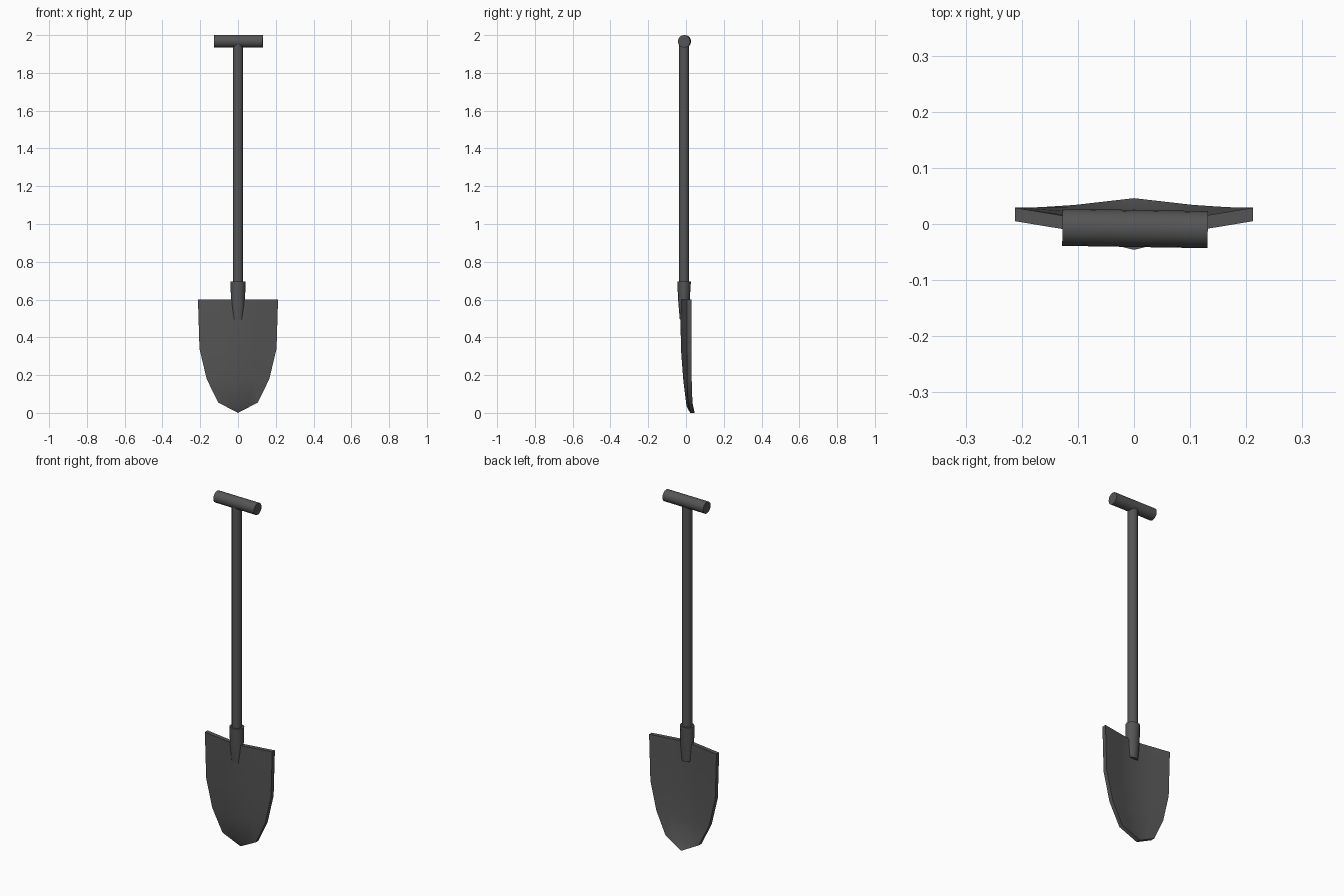
import bpy, bmesh, math
from mathutils import Vector

if "Cube" in bpy.data.objects:
    bpy.data.objects.remove(bpy.data.objects["Cube"])

mat = bpy.data.materials.new("dark_metal")
mat.diffuse_color = (0.09, 0.09, 0.09, 1)
mat.use_nodes = True
mat.node_tree.nodes["Principled BSDF"].inputs["Base Color"].default_value = mat.diffuse_color


def finish(name, bm, angle=40):
    bmesh.ops.recalc_face_normals(bm, faces=bm.faces)
    mesh = bpy.data.meshes.new(name)
    bm.to_mesh(mesh)
    bm.free()
    mesh.materials.append(mat)
    ob = bpy.data.objects.new(name, mesh)
    bpy.context.collection.objects.link(ob)
    bpy.ops.object.select_all(action='DESELECT')
    bpy.context.view_layer.objects.active = ob
    ob.select_set(True)
    bpy.ops.object.shade_smooth_by_angle(angle=math.radians(angle))
    return ob


def lofted_tube(name, rings, sides=12):
    """rings: (z, centre y, radius x, radius y)"""
    bm = bmesh.new()
    loops = []
    for z, cy, rx, ry in rings:
        angles = [2 * math.pi * i / sides for i in range(sides)]
        loops.append([bm.verts.new((rx * math.cos(a), cy + ry * math.sin(a), z)) for a in angles])
    for a, b in zip(loops, loops[1:]):
        for i in range(sides):
            j = (i + 1) % sides
            bm.faces.new((a[i], a[j], b[j], b[i]))
    bm.faces.new(loops[0])
    bm.faces.new(loops[-1])
    return finish(name, bm)


# Dished blade: (half width, edge z, centre z, edge front y, centre front y)
rows = [(0.212, 0.60, 0.60, 0.005, -0.030),
        (0.204, 0.34, 0.34, 0.005, -0.027),
        (0.166, 0.18, 0.17, 0.006, -0.014),
        (0.105, 0.055, 0.035, 0.010, 0.003)]
thick = 0.024
cols = (-1, -0.5, 0, 0.5, 1)
bm = bmesh.new()
grid = []
for w, ze, zc, ye, yc in rows:
    grid.append([bm.verts.new((w * t, yc + (ye - yc) * abs(t), zc + (ze - zc) * abs(t))) for t in cols])
for a, b in zip(grid, grid[1:]):
    for i in range(4):
        bm.faces.new((a[i], a[i + 1], b[i + 1], b[i]))
# Turned-up tip
tip = bm.verts.new((0, 0.022, 0.0))
for i in range(4):
    bm.faces.new((grid[-1][i], grid[-1][i + 1], tip))
# Thickness towards the back
back = bmesh.ops.extrude_face_region(bm, geom=bm.faces[:], use_keep_orig=True)
bmesh.ops.translate(bm, vec=Vector((0, thick, 0)),
                    verts=[g for g in back["geom"] if isinstance(g, bmesh.types.BMVert)])
finish("blade", bm)

# Tapered socket, shaft
lofted_tube("socket", [(0.495, -0.010, 0.029, 0.023), (0.60, -0.011, 0.038, 0.031),
                       (0.695, -0.010, 0.039, 0.036)])
lofted_tube("shaft", [(0.55, -0.010, 0.027, 0.027), (1.96, -0.010, 0.027, 0.027)])

# Cross grip
grip = lofted_tube("grip", [(-0.1295, 0, 0.033, 0.033), (0.1295, 0, 0.033, 0.033)], 16)
grip.rotation_euler = (0, math.pi / 2, -0.016)
grip.location = (0.002, -0.008, 1.967)
